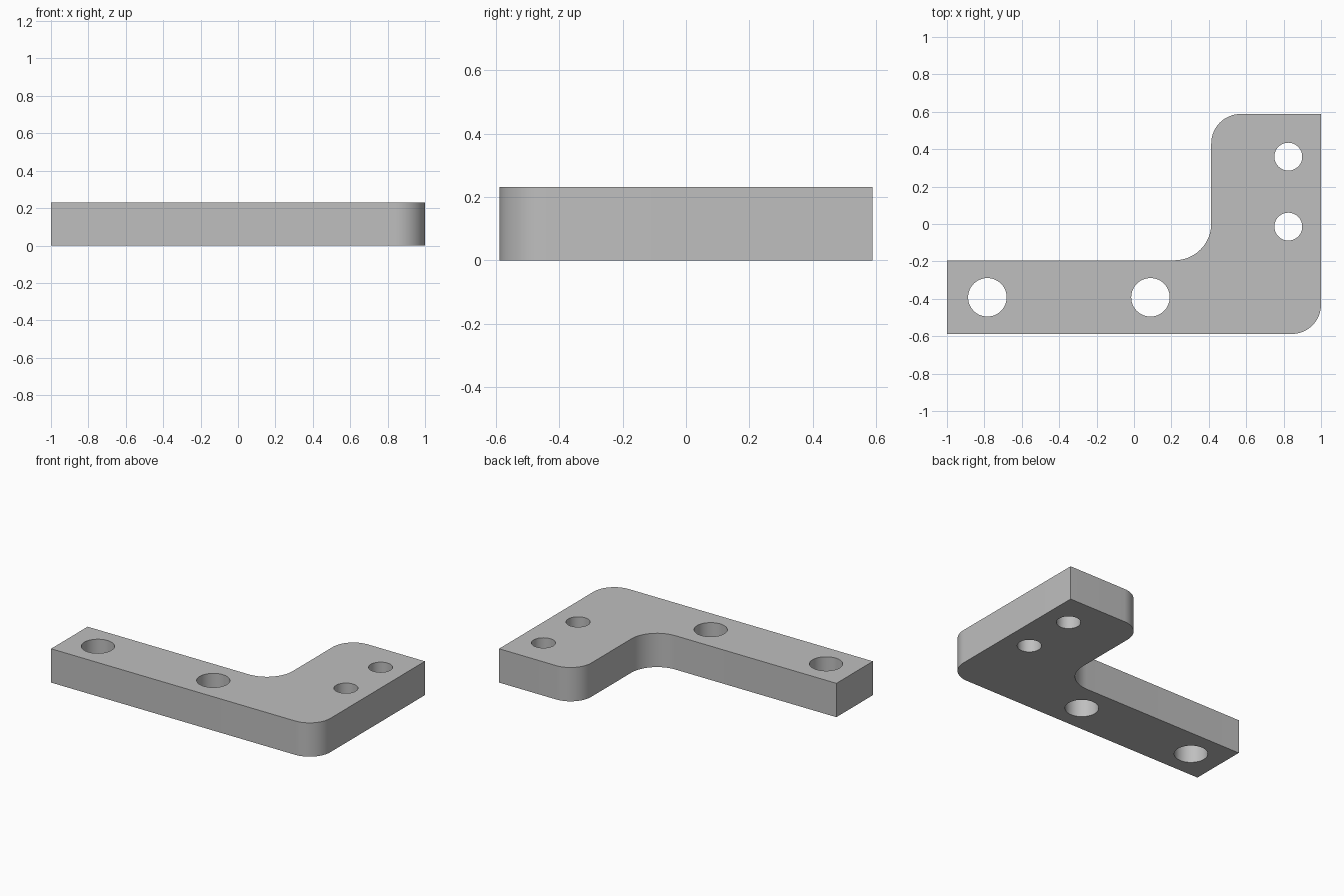
import bpy, bmesh

cube = bpy.data.objects.get("Cube")
if cube:
    bpy.data.objects.remove(cube, do_unlink=True)

THICK = 0.231
HALF_Y = 0.588
ARM_TOP = -0.194    # back edge of the long arm
LEG_LEFT = 0.413    # inner edge of the short leg

metal = bpy.data.materials.new("plain grey")
metal.use_nodes = True
grey = (0.52, 0.52, 0.52, 1)
metal.diffuse_color = grey
metal.node_tree.nodes["Principled BSDF"].inputs["Base Color"].default_value = grey

# L-shaped outline; the third value is the corner radius
outline = [
    (-1, -HALF_Y, 0), (1, -HALF_Y, 0.157), (1, HALF_Y, 0),
    (LEG_LEFT, HALF_Y, 0.157), (LEG_LEFT, ARM_TOP, 0.196), (-1, ARM_TOP, 0),
]
bm = bmesh.new()
base = bm.faces.new([bm.verts.new((x, y, 0)) for x, y, r in outline])
top = bmesh.ops.extrude_face_region(bm, geom=[base], use_keep_orig=True)["geom"]
bmesh.ops.translate(bm, vec=(0, 0, THICK),
                    verts=[v for v in top if isinstance(v, bmesh.types.BMVert)])
bmesh.ops.recalc_face_normals(bm, faces=bm.faces)

# Round the vertical corners
for x, y, r in outline:
    if r:
        edges = [e for e in bm.edges
                 if all(abs(v.co.x - x) + abs(v.co.y - y) < 1e-4 for v in e.verts)]
        bmesh.ops.bevel(bm, geom=edges, offset=r, offset_type='OFFSET',
                        segments=16, profile=0.5, affect='EDGES')

mesh = bpy.data.meshes.new("bracket_plate")
bm.to_mesh(mesh)
bm.free()
mesh.materials.append(metal)
plate = bpy.data.objects.new("bracket_plate", mesh)
bpy.context.collection.objects.link(plate)


def drill(name, x, y, radius):
    """Cut a round through-hole in the plate."""
    bpy.ops.mesh.primitive_cylinder_add(vertices=48, radius=radius, depth=1,
                                        location=(x, y, THICK / 2))
    cutter = bpy.context.object
    cutter.name = name
    cutter.hide_render = True
    cutter.data.materials.append(metal)
    bpy.ops.object.select_all(action='DESELECT')
    plate.select_set(True)
    bpy.context.view_layer.objects.active = plate
    mod = plate.modifiers.new(name, 'BOOLEAN')
    mod.operation = 'DIFFERENCE'
    mod.solver = 'EXACT'
    mod.object = cutter
    bpy.ops.object.modifier_apply(modifier=mod.name)
    bpy.data.objects.remove(cutter, do_unlink=True)


# Large holes along the arm, small holes along the leg
for x in (-0.784, 0.088):
    drill("arm_hole", x, -0.392, 0.103)
for y in (-0.014, 0.36):
    drill("leg_hole", 0.825, y, 0.0745)

bpy.ops.object.shade_smooth_by_angle(angle=0.6)
